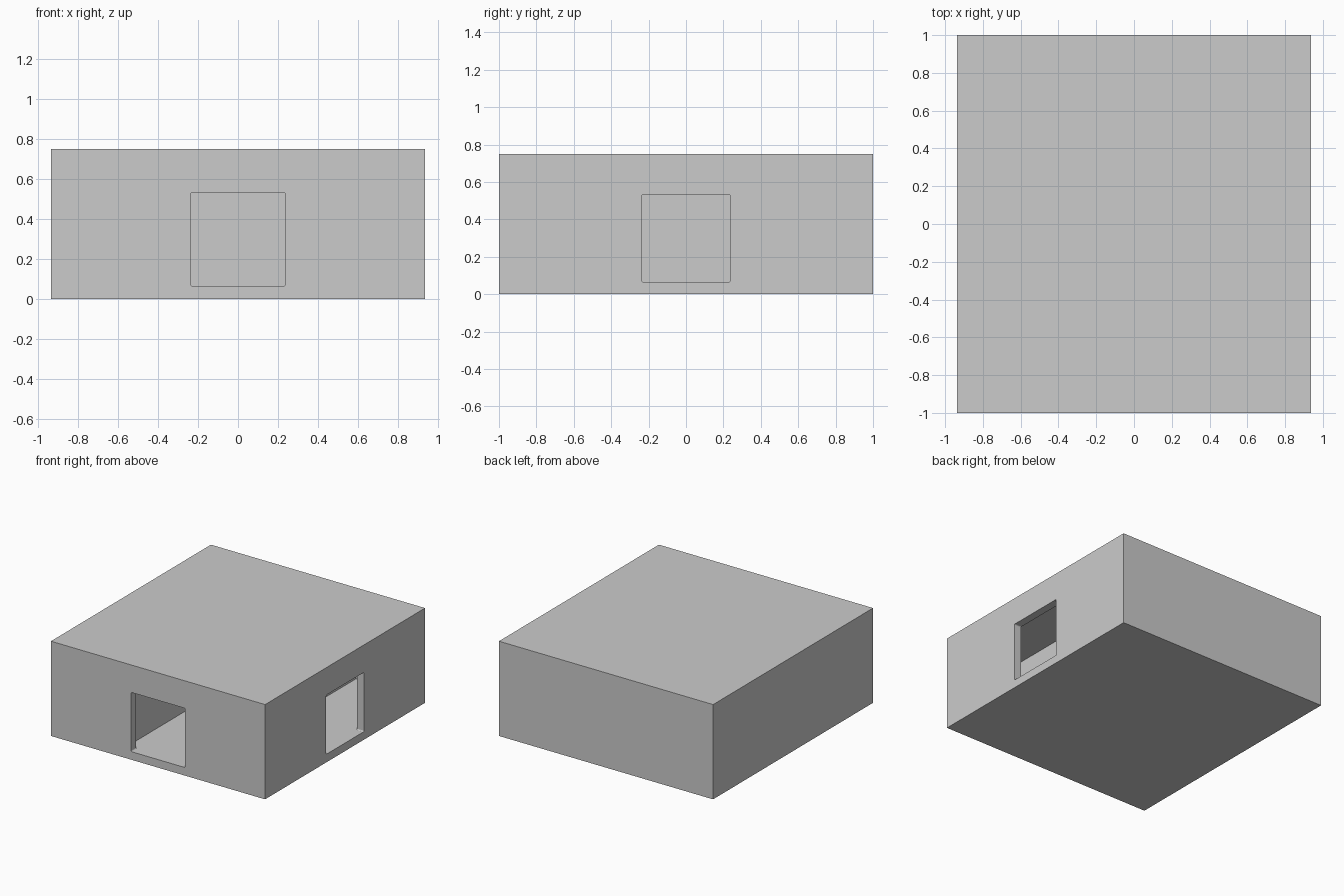
import bpy, bmesh
from mathutils import Matrix, Vector

if "Cube" in bpy.data.objects:
    bpy.data.objects.remove(bpy.data.objects["Cube"])

U = 1 / 16            # wall thickness and layout unit
HX, HY, H = 15 * U, 16 * U, 12 * U


def box(name, lo, hi, round_axis=None):
    """Axis-aligned box; optionally soften the edges running along one axis."""
    lo, hi = Vector(lo), Vector(hi)
    bm = bmesh.new()
    bmesh.ops.create_cube(bm, size=1, matrix=Matrix.Translation((lo + hi) / 2)
                          @ Matrix.Diagonal((*(hi - lo), 1)))
    if round_axis is not None:
        edges = [e for e in bm.edges
                 if abs((e.verts[0].co - e.verts[1].co).normalized()[round_axis]) > 0.9]
        bmesh.ops.bevel(bm, geom=edges, offset=0.008, segments=3,
                        profile=0.5, affect='EDGES')
    mesh = bpy.data.meshes.new(name)
    bm.to_mesh(mesh)
    bm.free()
    ob = bpy.data.objects.new(name, mesh)
    bpy.context.collection.objects.link(ob)
    return ob


shell = box("box_shell", (-HX, -HY, 0), (HX, HY, H))

# Three full-length chambers separated by two partitions
cutters = [box(name, (x0 * U, -HY + U, U), (x1 * U, HY - U, H - U))
           for name, x0, x1 in (("left_chamber", -14, -6),
                                ("middle_chamber", -5, 5),
                                ("right_chamber", 6, 14))]

# Square doorways through the front and right walls
W, Z0, Z1 = 0.236, 0.064, 0.533
cutters.append(box("front_doorway", (-W, -HY - 0.1, Z0), (W, -HY + U + 0.05, Z1), 1))
cutters.append(box("right_doorway", (HX - U - 0.05, -W, Z0), (HX + 0.1, W, Z1), 0))

# Carve the shell, then bake the result and drop the cutters
for c in cutters:
    c.hide_render = True
    mod = shell.modifiers.new(c.name, 'BOOLEAN')
    mod.operation = 'DIFFERENCE'
    mod.solver = 'EXACT'
    mod.object = c
graph = bpy.context.evaluated_depsgraph_get()
carved = bpy.data.meshes.new_from_object(shell.evaluated_get(graph))
shell.modifiers.clear()
shell.data = carved
for c in cutters:
    bpy.data.objects.remove(c)
